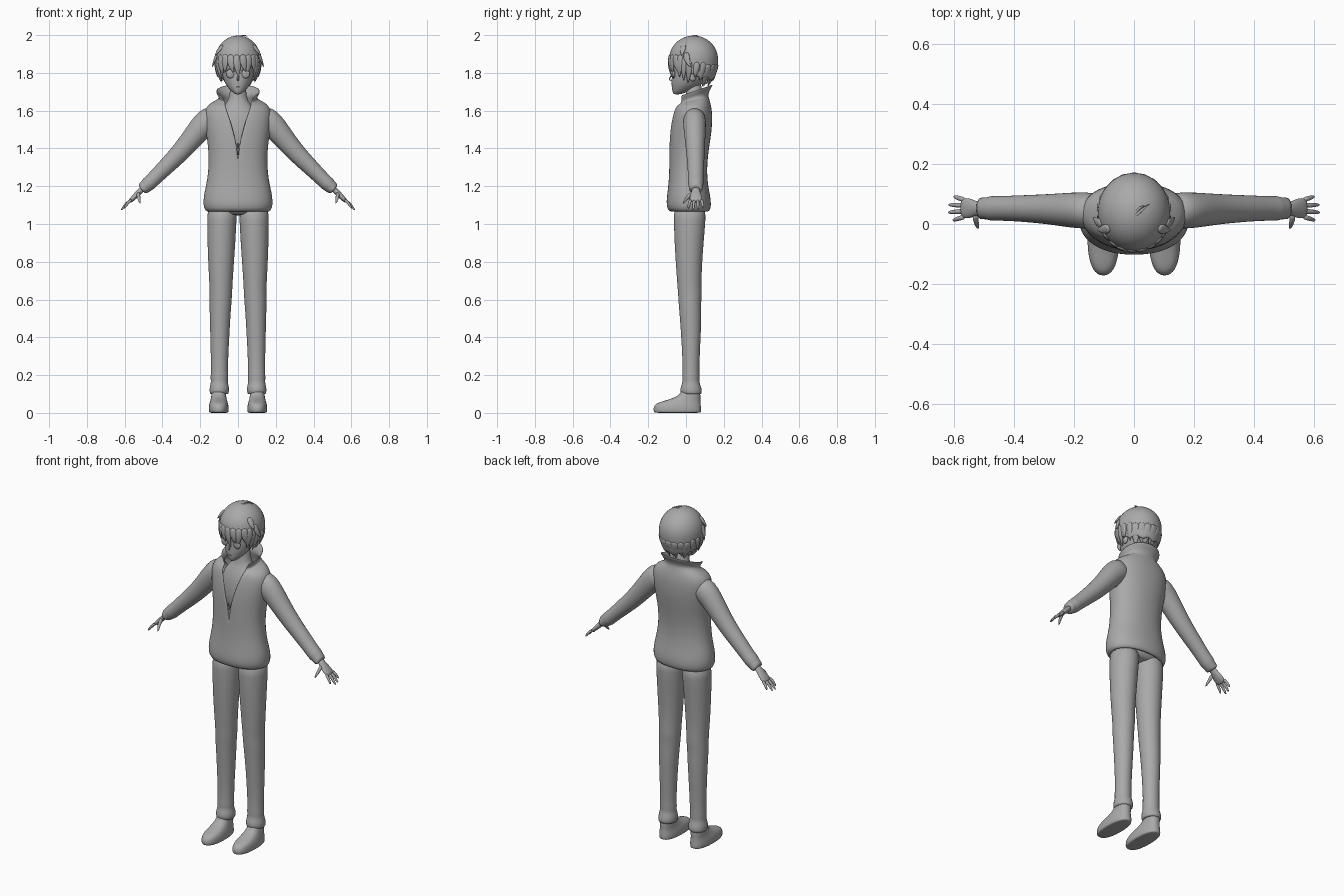
import bpy, bmesh, math
from mathutils import Vector

grey = bpy.data.materials.new("plain_grey")
grey.diffuse_color = (0.4, 0.4, 0.4, 1)


def finish(name, bm, subdiv=1, thick=0):
    bmesh.ops.remove_doubles(bm, verts=bm.verts, dist=1e-5)
    bmesh.ops.recalc_face_normals(bm, faces=bm.faces)
    me = bpy.data.meshes.new(name)
    bm.to_mesh(me)
    bm.free()
    ob = bpy.data.objects.new(name, me)
    bpy.context.collection.objects.link(ob)
    me.materials.append(grey)
    for p in me.polygons:
        p.use_smooth = True
    if thick:
        m = ob.modifiers.new("thickness", "SOLIDIFY")
        m.thickness = thick
    if subdiv:
        ob.modifiers.new("smooth", "SUBSURF").levels = subdiv
        ob.modifiers["smooth"].render_levels = subdiv
    return ob


def skin(bm, loops, closed, caps):
    """Join loops of points with quads."""
    vs = [[bm.verts.new(p) for p in l] for l in loops]
    n = len(loops[0])
    for a, b in zip(vs, vs[1:]):
        for j in range(n if closed else n - 1):
            k = (j + 1) % n
            bm.faces.new((a[j], a[k], b[k], b[j]))
    if caps:
        bm.faces.new(vs[0])
        bm.faces.new(vs[-1][::-1])


def rings(name, rows, n=20, e=1.0, caps=True, thick=0):
    """Stacked oval sections: z, centre x, half width, front y, back y, front opening x, tilt."""
    loops = []
    for row in rows:
        z, cx, rx, yf, yb, gap, tilt = (tuple(row) + (0, 0))[:7]
        cy, ry, g = (yf + yb) / 2, (yb - yf) / 2, math.asin(gap / rx)
        loop = []
        for j in range(n if caps else n + 1):
            a = g + (2 * math.pi - 2 * g) * j / n
            s, c = math.sin(a), math.cos(a)
            dy = -ry * math.copysign(abs(c) ** e, c)
            loop.append((cx + rx * math.copysign(abs(s) ** e, s) if abs(s) > 1e-9 else cx,
                         cy + dy, z + tilt * dy))
        loops.append(loop)
    bm = bmesh.new()
    skin(bm, loops, caps, caps)
    return finish(name, bm, 1, thick)


def tube(name, pts, rads, axis=(0, 1, 0), n=10, subdiv=1):
    """Oval sections along a path; rads = (along axis, across axis)."""
    pts = [Vector(p) for p in pts]
    loops = []
    for i, p in enumerate(pts):
        t = (pts[min(i + 1, len(pts) - 1)] - pts[max(i - 1, 0)]).normalized()
        a = Vector(axis)
        a = (a - t * a.dot(t)).normalized()
        b = t.cross(a)
        ra, rb = rads[i]
        loops.append([p + a * ra * math.cos(q) + b * rb * math.sin(q)
                      for q in (2 * math.pi * j / n for j in range(n))])
    bm = bmesh.new()
    skin(bm, loops, True, True)
    return finish(name, bm, subdiv)


def ball(name, loc, size):
    bm = bmesh.new()
    bmesh.ops.create_uvsphere(bm, u_segments=16, v_segments=10, radius=1)
    for v in bm.verts:
        v.co = Vector([c * s + l for c, s, l in zip(v.co, size, loc)])
    return finish(name, bm, 0)


# Jacket: open at the front, with a standing collar
rings("jacket", [
    (1.085, 0, .150, -.070, .105), (1.068, 0, .163, -.082, .118),
    (1.085, 0, .174, -.094, .124), (1.12, 0, .177, -.096, .125),
    (1.17, 0, .170, -.090, .116), (1.23, 0, .155, -.083, .105),
    (1.32, 0, .146, -.080, .103), (1.41, 0, .150, -.081, .115, .001),
    (1.49, 0, .163, -.078, .128, .020), (1.55, 0, .170, -.070, .131, .035),
    (1.60, 0, .170, -.060, .130, .052), (1.629, 0, .150, -.050, .122, .060, .1),
    (1.645, 0, .112, -.045, .114, .064, .25), (1.658, 0, .090, -.040, .108, .062, .38),
    (1.685, 0, .098, -.048, .122, .072, .38), (1.706, 0, .112, -.056, .136, .086, .36),
], n=36, e=.92, caps=False, thick=.008)

# Chest and neck inside the jacket
rings("chest_and_neck", [
    (1.36, 0, .08, -.055, .08), (1.5, 0, .12, -.056, .10), (1.59, 0, .11, -.04, .10),
    (1.635, 0, .065, -.012, .09), (1.67, 0, .043, 0, .085), (1.77, 0, .042, 0, .085)])
tube("zip_pull", [(0, -.080, 1.425), (0, -.085, 1.40)], [(.004, .004)] * 2, (1, 0, 0), 6, 0)

# Hips under the hem
rings("hips", [(1.045, 0, .12, -.04, .08), (1.07, 0, .155, -.068, .104),
               (1.15, 0, .155, -.07, .1)], n=24)

for s, side in ((-1, "right"), (1, "left")):
    # Trouser legs with gathered cuffs
    rings(side + "_trouser_leg", [(z, s * (o + i) / 2, (o - i) / 2, f, b) for z, o, i, f, b in (
        (1.10, .163, .004, -.066, .106), (1.03, .165, .006, -.066, .106),
        (.90, .163, .013, -.062, .094), (.76, .157, .023, -.053, .084),
        (.67, .152, .029, -.046, .083), (.63, .151, .030, -.043, .085),
        (.58, .152, .034, -.040, .080), (.50, .150, .040, -.033, .083),
        (.36, .146, .048, -.023, .076), (.22, .143, .054, -.017, .070),
        (.185, .147, .050, -.022, .073), (.165, .143, .055, -.018, .070),
        (.14, .150, .047, -.028, .080), (.115, .152, .046, -.033, .086),
        (.095, .148, .052, -.022, .082), (.105, .135, .065, -.01, .06))], n=18)
    # Shoes
    rings(side + "_shoe", [(z, s * .102, w, f, b) for z, w, f, b in (
        (.0, .045, -.160, .075), (.002, .051, -.170, .080), (.015, .054, -.174, .082),
        (.035, .053, -.172, .080), (.052, .049, -.158, .078), (.064, .045, -.115, .077),
        (.080, .041, -.062, .077), (.10, .039, -.030, .077), (.14, .036, -.015, .068))],
        n=20, e=.85)
    # Sleeve and cuff
    tube(side + "_sleeve", [(s * x, y, z) for x, y, z in (
        (.115, .045, 1.565), (.165, .045, 1.545), (.205, .046, 1.500), (.25, .048, 1.445),
        (.31, .050, 1.373), (.39, .052, 1.295), (.455, .052, 1.230), (.475, .052, 1.212),
        (.488, .052, 1.200), (.515, .052, 1.178), (.508, .052, 1.184))],
        [(.060, .070), (.062, .072), (.060, .064), (.055, .057), (.049, .051), (.044, .044),
         (.041, .039), (.043, .041), (.036, .034), (.038, .036), (.028, .026)], n=16)
    # Hand, fingers and thumb
    tube(side + "_palm", [(s * x, y, z) for x, y, z in (
        (.49, .052, 1.20), (.525, .052, 1.168), (.545, .052, 1.146), (.568, .053, 1.124),
        (.575, .053, 1.117))],
        [(.020, .017), (.024, .016), (.036, .015), (.036, .012), (.028, .007)])
    for f, (y0, y1, x1, z1) in enumerate(((.024, .012, .603, 1.083), (.043, .038, .619, 1.074),
                                          (.062, .064, .617, 1.077), (.080, .092, .600, 1.088))):
        a, b = Vector((s * .562, y0, 1.130)), Vector((s * x1, y1, z1))
        m = a.lerp(b, .5) + Vector((s * .003, 0, .004))
        tube(f"{side}_finger_{f + 1}", [a, m, a.lerp(b, .85), b],
             [(.010, .009), (.0085, .008), (.007, .0065), (.003, .003)], n=8)
    tube(side + "_thumb", [(s * .528, .035, 1.165), (s * .527, .012, 1.145),
                           (s * .522, -.004, 1.126), (s * .518, -.016, 1.108)],
         [(.012, .014), (.010, .011), (.008, .008), (.003, .003)], (1, 0, 0), 8)
    # Ear, eye, lash and brow
    ball(side + "_ear", (s * .090, .035, 1.785), (.010, .020, .030))
    ball(side + "_eye", (s * .040, -.0665, 1.795), (.023, .009, .024))
    tube(side + "_eyelash", [(s * .016, -.076, 1.806), (s * .028, -.078, 1.821),
                             (s * .046, -.073, 1.823), (s * .064, -.061, 1.808)],
         [(.002, .002), (.003, .003), (.004, .003), (.002, .002)], (0, 0, 1), 6)

# Head with a pointed chin
rings("head", [
    (1.686, 0, .010, -.062, -.035), (1.692, 0, .022, -.069, -.010), (1.708, 0, .041, -.074, .03),
    (1.735, 0, .064, -.077, .08), (1.77, 0, .081, -.077, .115), (1.81, 0, .088, -.074, .135),
    (1.86, 0, .094, -.080, .145), (1.92, 0, .085, -.06, .135), (1.96, 0, .05, -.03, .10)], n=24)
tube("nose", [(0, -.074, 1.795), (0, -.083, 1.775), (0, -.091, 1.764), (0, -.074, 1.757)],
     [(.003, .003), (.005, .004), (.006, .004), (.003, .002)], (1, 0, 0), 8)
tube("mouth", [(-.016, -.073, 1.727), (0, -.078, 1.725), (.016, -.073, 1.727)],
     [(.001, .002), (.002, .003), (.001, .002)], (0, 0, 1), 6)


# Hair
def scalp(a, z, k=1.0):
    """Point on the hair surface at angle a (0 = front) and height z."""
    h = max(-1, min(1, (z - 1.872) / .126))
    r = k * (math.sqrt(1 - h * h) if h > 0 else 1 - .22 * h * h)
    return Vector((.121 * r * math.sin(a), .040 - .131 * r * math.cos(a), z))


N = 40
cap = []
for i in range(13):
    loop = []
    for j in range(N):
        a = 2 * math.pi * j / N
        low = 1.805 - .045 * (1 - math.cos(a)) / 2 + .045 * max(0, math.cos(a))
        low += .008 * math.sin(9 * a)
        phi = math.pi / 2 * i / 8
        z = 1.872 + .126 * math.cos(phi) if i <= 8 else 1.872 + (low - 1.872) * (i - 8) / 4
        loop.append(scalp(a, z))
    cap.append(loop)
bm = bmesh.new()
skin(bm, cap, True, False)
finish("hair_cap", bm, 1, .012)


def lock(name, a0, a1, z0, z1, k=1.0, w=.024):
    """A flat, pointed strand that follows the scalp from one point to another."""
    a0, a1 = math.radians(a0), math.radians(a1)
    pts = []
    for t in (0, .35, .7, 1):
        pts.append(scalp(a0 + (a1 - a0) * t * t, z0 + (z1 - z0) * t, .985 + .025 * t + (k - 1) * t * t))
    m = (a0 + a1) / 2
    tube(name, pts, [(w * .7, .007), (w, .009), (w * .65, .007), (.001, .001)],
         (math.cos(m), math.sin(m), 0), 8)


# Fringe: start angle, tip angle, tip height
for i, (a0, a1, z1) in enumerate(((-52, -46, 1.785), (-34, -38, 1.800), (-20, -13, 1.800),
                                  (-4, 3, 1.775), (12, 20, 1.805), (28, 26, 1.790),
                                  (42, 50, 1.800), (56, 50, 1.775))):
    lock(f"fringe_{i + 1}", a0, a1, 1.90, z1)
# Side locks and loose tufts
for s, side in ((-1, "right"), (1, "left")):
    for i, (a0, a1, z0, z1, k) in enumerate(((66, 60, 1.88, 1.755, .95), (80, 72, 1.87, 1.745, .93),
                                             (98, 92, 1.86, 1.775, 1.0), (114, 108, 1.86, 1.755, .92),
                                             (72, 84, 1.91, 1.830, 1.16), (60, 66, 1.95, 1.89, 1.12))):
        lock(f"{side}_side_lock_{i + 1}", s * a0, s * a1, z0, z1, k, .020)
# Nape
for i in range(7):
    a = 129 + 17 * i
    lock(f"nape_lock_{i + 1}", a, a + (4 if i % 2 else -4), 1.85, 1.725 + .012 * (i % 2), .74, .028)
# Crown wisps
tube("crown_wisp_1", [(-.005, .02, 1.993), (.025, .045, 2.0), (.055, .07, 1.992)],
     [(.006, .003), (.006, .003), (.001, .001)], (.7, -.7, 0), 6)
tube("crown_wisp_2", [(.0, .03, 1.994), (.02, .06, 1.998), (.045, .06, 1.999)],
     [(.005, .003), (.005, .003), (.001, .001)], (.7, -.7, 0), 6)
